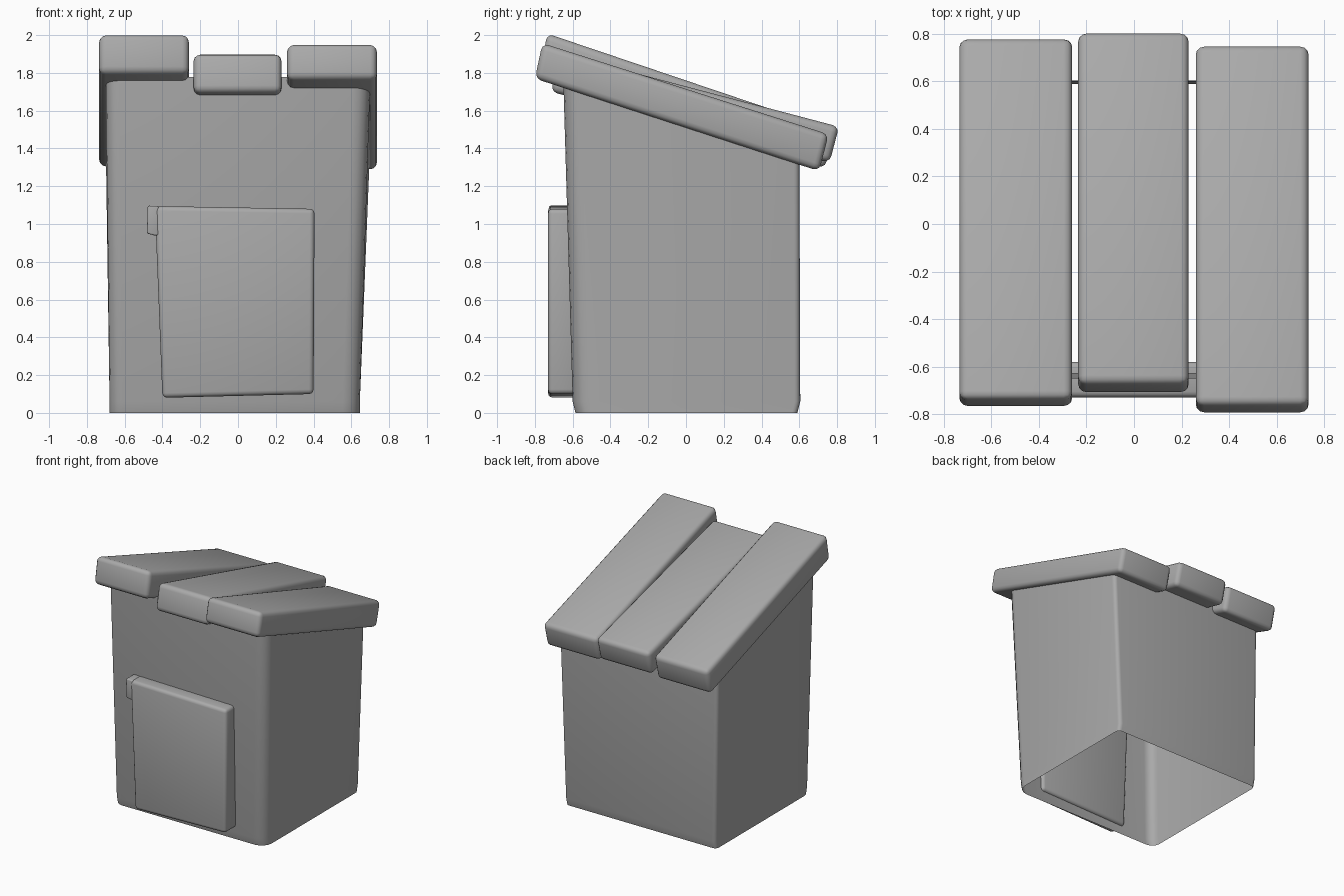
import bpy, bmesh, math
from mathutils import Vector

cube = bpy.data.objects.get("Cube")
if cube:
    bpy.data.objects.remove(cube, do_unlink=True)

GREY = (0.4, 0.4, 0.4, 1)
grey = bpy.data.materials.new("plain grey")
grey.use_nodes = True
grey.diffuse_color = GREY
grey.node_tree.nodes["Principled BSDF"].inputs["Base Color"].default_value = GREY


def finish(name, bm, bevel=0):
    bmesh.ops.recalc_face_normals(bm, faces=bm.faces)
    mesh = bpy.data.meshes.new(name)
    bm.to_mesh(mesh)
    bm.free()
    obj = bpy.data.objects.new(name, mesh)
    bpy.context.collection.objects.link(obj)
    mesh.materials.append(grey)
    bpy.ops.object.select_all(action='DESELECT')
    obj.select_set(True)
    bpy.context.view_layer.objects.active = obj
    if bevel:
        mod = obj.modifiers.new("rounded edges", 'BEVEL')
        mod.width, mod.segments = bevel, 3
        bpy.ops.object.modifier_apply(modifier=mod.name)
    bpy.ops.object.shade_smooth_by_angle(angle=math.radians(40))
    return obj


def loft(name, rings, bevel=0, capped=True):
    """Join matching rings of points, optionally closing both ends."""
    bm = bmesh.new()
    loops = [[bm.verts.new(p) for p in ring] for ring in rings]
    count = len(loops[0])
    for low, high in zip(loops, loops[1:]):
        for i in range(count):
            j = (i + 1) % count
            bm.faces.new((low[i], low[j], high[j], high[i]))
    if capped:
        bm.faces.new(loops[0])
        bm.faces.new(loops[-1])
    return finish(name, bm, bevel)


def rounded_ring(left, right, front, back, height):
    """Rectangle with wide front corners and tight back corners."""
    corners = [(left, front, 0.07, 180), (right, front, 0.09, 270),
               (right, back, 0.03, 0), (left, back, 0.03, 90)]
    ring = []
    for x, y, r, start in corners:
        cx = x + r if x < 0 else x - r
        cy = y + r if y < 0 else y - r
        for step in range(5):
            a = math.radians(start + step * 22.5)
            px, py = cx + r * math.cos(a), cy + r * math.sin(a)
            ring.append(Vector((px, py, height(py))))
    return ring


# Walls: a thin shell, open below and under the roof, leaning out at the top
loft("walls", [
    rounded_ring(-0.68, 0.645, -0.585, 0.59, lambda y: 0),
    rounded_ring(-0.68, 0.645, -0.60, 0.605, lambda y: 0.06),
    rounded_ring(-0.70, 0.70, -0.65, 0.60, lambda y: 1.59 - 0.29 * y),
], capped=False)

# Roof planks: sloping side profile (y, z) stretched between two x positions
planks = {
    "roof_plank_right": (-0.735, -0.26, [(-0.735, 2.008), (-0.772, 1.80),
                                         (0.735, 1.295), (0.785, 1.495)]),
    "roof_plank_middle": (-0.235, 0.23, [(-0.67, 1.905), (-0.715, 1.70),
                                         (0.76, 1.325), (0.81, 1.515)]),
    "roof_plank_left": (0.26, 0.735, [(-0.76, 1.957), (-0.80, 1.77),
                                      (0.705, 1.28), (0.755, 1.475)]),
}
for name, (x0, x1, side) in planks.items():
    loft(name, [[(x, y, z) for y, z in side] for x in (x0, x1)], bevel=0.035)

# Door slab: slightly crooked outline (x, z), set through the front wall
outline = [(-0.40, 0.08), (0.40, 0.10), (0.405, 1.08), (-0.44, 1.095)]
loft("door", [[(x, y, z) for x, z in outline] for y in (-0.73, -0.58)], bevel=0.025)

# Lip that overhangs the upper corner of the door
lip = [(-0.445, 0.94), (-0.42, 0.94), (-0.42, 1.095), (-0.478, 1.097), (-0.482, 0.95)]
loft("door_lip", [[(x, y, z) for x, z in lip] for y in (-0.725, -0.61)], bevel=0.008)
